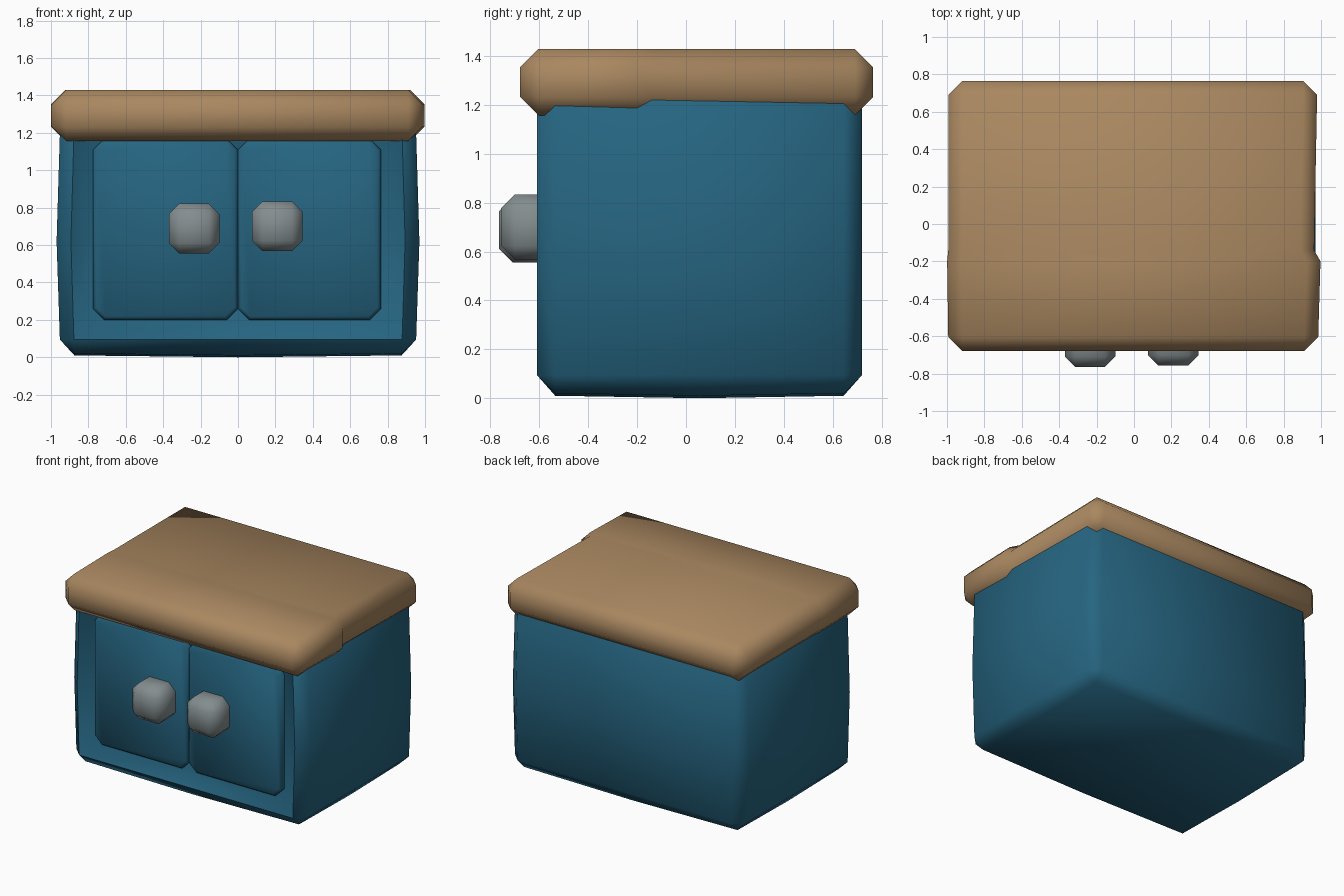
import bpy, bmesh, math
from mathutils import Vector

if "Cube" in bpy.data.objects:
    bpy.data.objects.remove(bpy.data.objects["Cube"])


def material(name, rgb):
    m = bpy.data.materials.new(name)
    m.diffuse_color = (*rgb, 1)
    m.use_nodes = True
    m.node_tree.nodes["Principled BSDF"].inputs["Base Color"].default_value = m.diffuse_color
    return m


teal = material("teal paint", (0.019, 0.130, 0.220))
wood = material("tan wood", (0.400, 0.245, 0.118))
metal = material("grey metal", (0.230, 0.268, 0.275))


def box_mesh(lo, hi):
    bm = bmesh.new()
    bmesh.ops.create_cube(bm, size=1)
    lo, hi = Vector(lo), Vector(hi)
    for v in bm.verts:
        v.co = Vector((lo[i] + (v.co[i] + 0.5) * (hi[i] - lo[i]) for i in range(3)))
    return bm


def bevel(bm, edges, size):
    bmesh.ops.bevel(bm, geom=edges, offset=size, segments=1, profile=0.5, affect='EDGES')


def slice_mesh(bm, co, no):
    bmesh.ops.bisect_plane(bm, geom=bm.verts[:] + bm.edges[:] + bm.faces[:],
                           dist=1e-5, plane_co=co, plane_no=no)


def finish(bm, name, mat):
    bmesh.ops.recalc_face_normals(bm, faces=bm.faces[:])
    me = bpy.data.meshes.new(name)
    bm.to_mesh(me)
    bm.free()
    me.materials.append(mat)
    ob = bpy.data.objects.new(name, me)
    bpy.context.collection.objects.link(ob)
    bpy.ops.object.select_all(action='DESELECT')
    ob.select_set(True)
    bpy.context.view_layer.objects.active = ob
    bpy.ops.object.shade_smooth_by_angle(angle=math.radians(60))
    return ob


# cabinet body: chamfered box, recessed front, slightly swollen sides and base
bm = box_mesh((-0.95, -0.61, 0.02), (0.95, 0.72, 1.35))
bevel(bm, bm.edges[:], 0.075)
bm.normal_update()
front = [f for f in bm.faces if f.normal.y < -0.99]
bmesh.ops.inset_region(bm, faces=front, thickness=0.1, depth=-0.06, use_even_offset=True)
for co, no in (((0, 0, 0), (1, 0, 0)), ((0, 0.055, 0), (0, 1, 0)), ((0, 0, 0.62), (0, 0, 1))):
    slice_mesh(bm, co, no)
for v in bm.verts:
    if v.co.z < 0.03:
        v.co.z = 0.01 * (abs(v.co.x) / 0.875 + abs(v.co.y - 0.055) / 0.59)
    v.co.x *= 1 + 0.021 * max(0, 1 - abs(v.co.z - 0.62) / 0.6)
finish(bm, "cabinet_body", teal)

# doors: panels with clipped corners and a narrow edge chamfer
for name, x0, x1 in (("left_door", -0.775, 0.0), ("right_door", 0.0, 0.765)):
    bm = box_mesh((x0, -0.59, 0.20), (x1, -0.50, 1.17))
    bevel(bm, [e for e in bm.edges if abs((e.verts[0].co - e.verts[1].co).y) > 0.01], 0.06)
    bevel(bm, [e for e in bm.edges if all(v.co.y < -0.58 for v in e.verts)], 0.018)
    finish(bm, name, teal)

# handles: chunky chamfered blocks
for name, x, z, y in (("left_handle", -0.235, 0.688, -0.765),
                      ("right_handle", 0.21, 0.70, -0.757)):
    bm = box_mesh((x - 0.135, y, z - 0.133), (x + 0.135, -0.50, z + 0.133))
    bevel(bm, bm.edges[:], 0.056)
    finish(bm, name, metal)

# countertop: chamfered slab with a chipped step on the right edge
bm = box_mesh((-0.993, -0.678, 1.157), (0.985, 0.765, 1.428))
bevel(bm, bm.edges[:], 0.074)
for y in (-0.2, -0.14):
    slice_mesh(bm, (0, y, 0), (0, 1, 0))
for v in bm.verts:
    if abs(v.co.y + 0.2) < 0.01:
        v.co.x += math.copysign(0.012 if v.co.x > 0 else 0.006, v.co.x)
    elif abs(v.co.y + 0.14) < 0.01 and v.co.x > 0:
        v.co.x -= 0.022
    elif v.co.y > 0 and v.co.x > 0:
        v.co.x -= 0.006
finish(bm, "countertop", wood)
